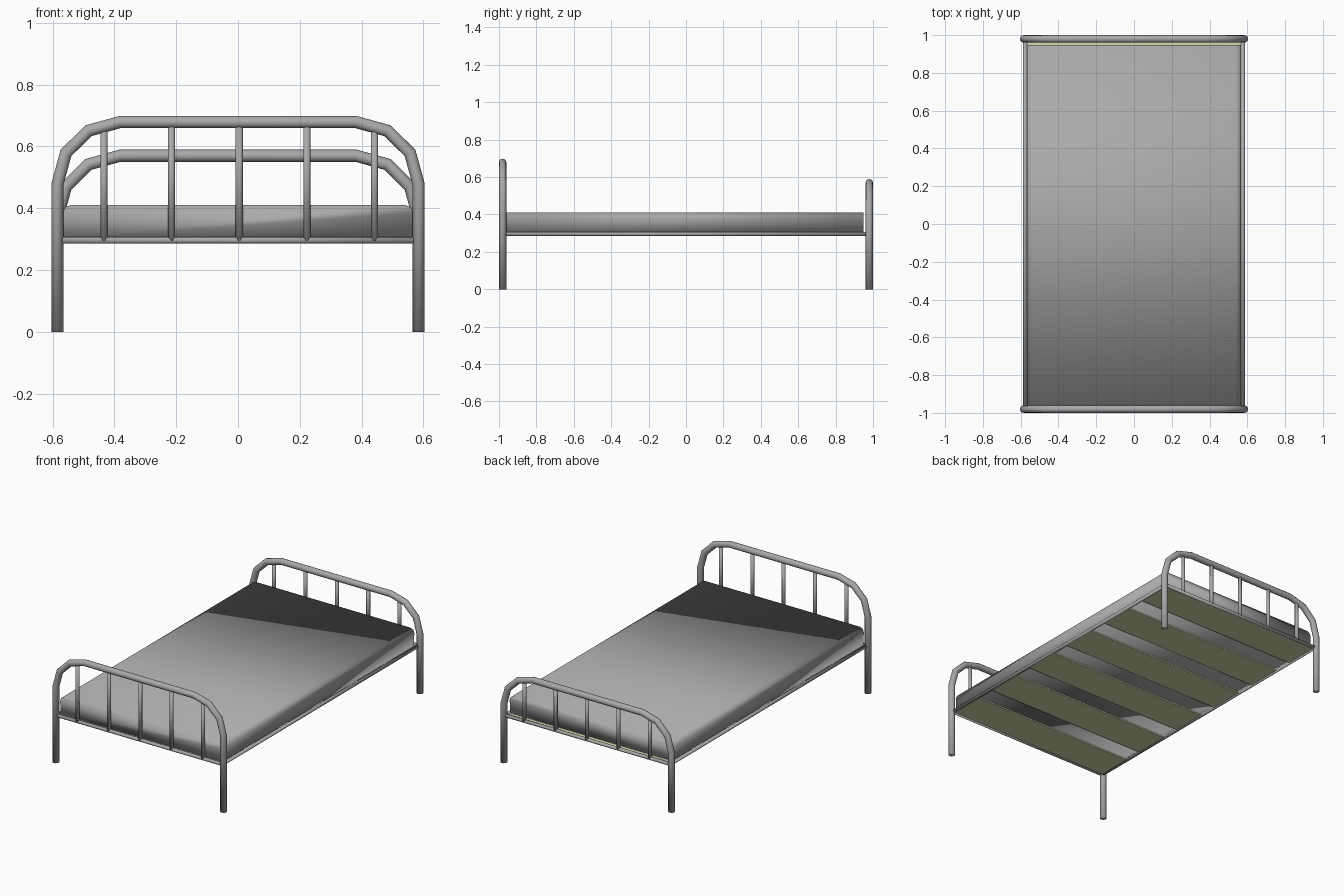
import bpy, bmesh, math
from mathutils import Vector

if "Cube" in bpy.data.objects:
    bpy.data.objects.remove(bpy.data.objects["Cube"])


def material(name, rgb):
    m = bpy.data.materials.new(name)
    m.diffuse_color = (*rgb, 1)
    m.use_nodes = True
    m.node_tree.nodes["Principled BSDF"].inputs["Base Color"].default_value = m.diffuse_color
    return m


GREY = material("grey", (0.40, 0.40, 0.40))
CREAM = material("pale khaki", (0.66, 0.68, 0.41))


def finish(bm, name, mat, smooth=True):
    bmesh.ops.recalc_face_normals(bm, faces=bm.faces)
    for f in bm.faces:
        f.smooth = smooth
    me = bpy.data.meshes.new(name)
    bm.to_mesh(me)
    bm.free()
    me.materials.append(mat)
    ob = bpy.data.objects.new(name, me)
    bpy.context.collection.objects.link(ob)
    return ob


def tube(name, path, r, side, n=12):
    """Sweep a circle along a planar path with mitred joints; side = plane normal."""
    pts = [Vector(p) for p in path]
    side = Vector(side)
    bm = bmesh.new()
    rings = []
    for i, p in enumerate(pts):
        a = (p - pts[i - 1]).normalized() if i else (pts[1] - p).normalized()
        b = (pts[i + 1] - p).normalized() if i < len(pts) - 1 else a
        t = (a + b).normalized()
        out = side.cross(t) / t.dot(a)
        rings.append([bm.verts.new(p + r * (out * math.cos(k * math.tau / n)
                                            + side * math.sin(k * math.tau / n)))
                      for k in range(n)])
    for q, s in zip(rings, rings[1:]):
        for k in range(n):
            bm.faces.new((q[k], q[(k + 1) % n], s[(k + 1) % n], s[k]))
    bm.faces.new(rings[0])
    bm.faces.new(rings[-1])
    return finish(bm, name, GREY)


# Bed ends: bent hoop with legs, lower cross rail and five spindles
def bed_end(name, y, top):
    half = [(-0.585, 0), (-0.585, top - 0.202), (-0.557, top - 0.100),
            (-0.484, top - 0.028), (-0.382, top)]
    path = half + [(-x, z) for x, z in reversed(half)]
    tube(name + "_hoop", [(x, y, z) for x, z in path], 0.0195, (0, 1, 0))
    tube(name + "_cross_rail", [(-0.577, y, 0.296), (0.577, y, 0.296)], 0.0105, (0, 1, 0))
    for i in range(5):
        x = 0.004 + (i - 2) * 0.219
        tip = top - (0.015 if i in (0, 4) else 0)
        tube(f"{name}_spindle_{i + 1}", [(x, y, 0.296), (x, y, tip)], 0.0115, (0, 1, 0), 10)


bed_end("front_end", -0.98, 0.679)
bed_end("back_end", 0.98, 0.570)

# Side rails
for label, x in (("left", -0.577), ("right", 0.577)):
    tube(label + "_side_rail", [(x, -0.98, 0.296), (x, 0.98, 0.296)], 0.0105, (1, 0, 0))

# Mattress: softened profile run along the length
half = [(0.565, 0.302), (0.567, 0.385), (0.560, 0.403), (0.540, 0.411)]
profile = half + [(-x, z) for x, z in reversed(half)]
bm = bmesh.new()
ends = [[bm.verts.new((x, y, z)) for x, z in profile] for y in (-0.963, 0.948)]
for k in range(len(profile)):
    j = (k + 1) % len(profile)
    bm.faces.new((ends[0][k], ends[0][j], ends[1][j], ends[1][k]))
for e in ends:
    bm.faces.new(e)
finish(bm, "mattress", GREY)

# Slats under the mattress
for i in range(6):
    bm = bmesh.new()
    bmesh.ops.create_cube(bm, size=1)
    y = (i - 2.5) * 0.345
    for v in bm.verts:
        v.co = (v.co.x * 1.15, v.co.y * 0.225 + y, v.co.z * 0.008 + 0.295)
    finish(bm, f"slat_{i + 1}", CREAM, False)
